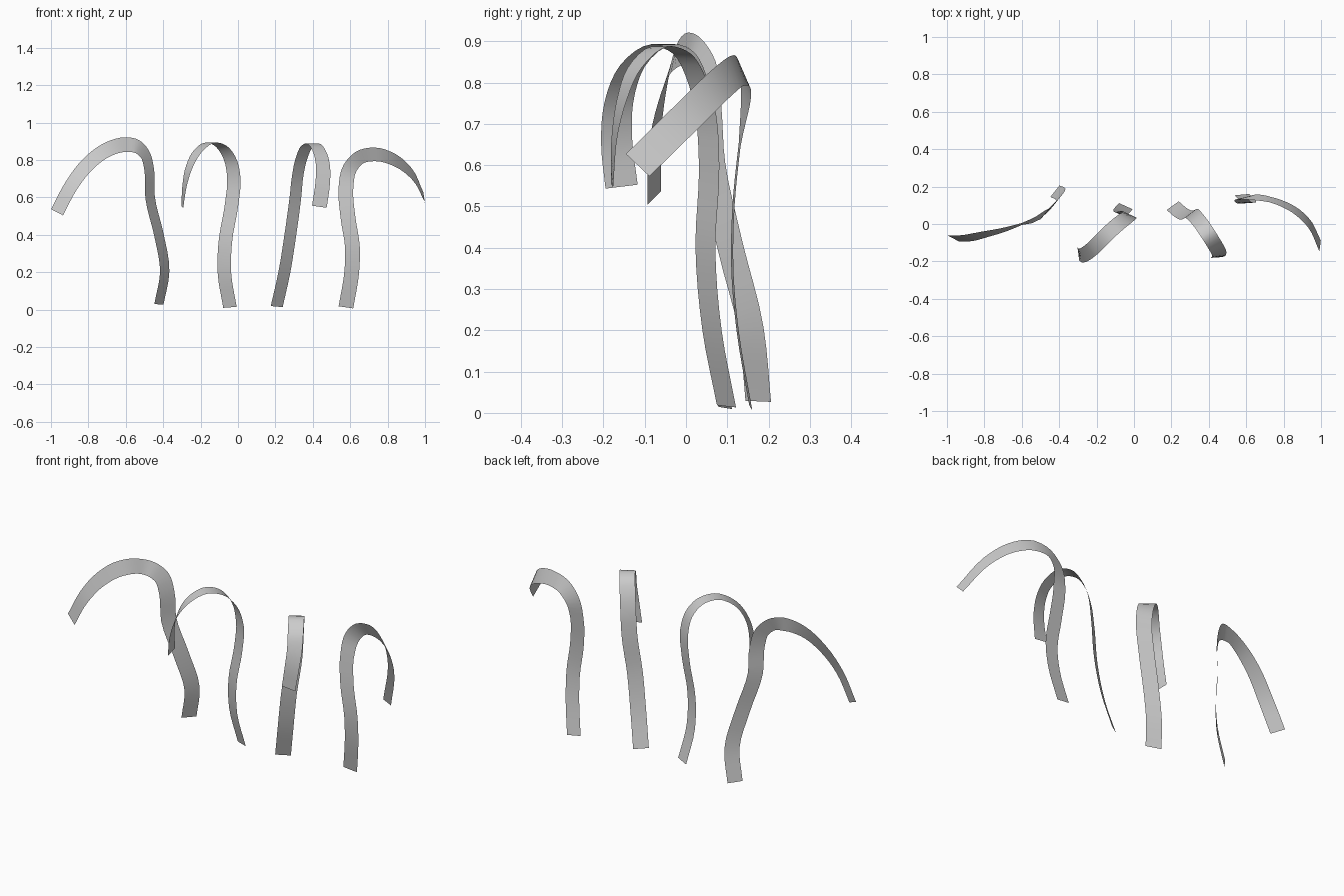
import bpy, bmesh
from mathutils import Vector

if "Cube" in bpy.data.objects:
    bpy.data.objects.remove(bpy.data.objects["Cube"])

WIDTH = 0.079
STEPS = 4  # cross-sections per path span


def catmull(pts, i, t):
    """Point and tangent on a smooth curve through pts, in span i."""
    p1, p2 = pts[i], pts[i + 1]
    p0 = pts[i - 1] if i > 0 else p1 * 2 - p2
    p3 = pts[i + 2] if i + 2 < len(pts) else p2 * 2 - p1
    # centripetal-like tangents, scaled to the span length
    d0, d1, d2 = (p1 - p0).length, (p2 - p1).length, (p3 - p2).length
    m1 = ((p1 - p0) / d0 * d1 + (p2 - p1) / d1 * d0) / (d0 + d1) * d1
    m2 = ((p2 - p1) / d1 * d2 + (p3 - p2) / d2 * d1) / (d1 + d2) * d1
    pos = (p1 * (2*t**3 - 3*t**2 + 1) + m1 * (t**3 - 2*t**2 + t)
           + p2 * (3*t**2 - 2*t**3) + m2 * (t**3 - t**2))
    tan = (p1 * (6*t*t - 6*t) + m1 * (3*t*t - 4*t + 1)
           + p2 * (6*t - 6*t*t) + m2 * (3*t*t - 2*t))
    return pos, tan.normalized()


def blend(keys, u):
    """Blend the width directions keyed by path index."""
    for (a, va), (b, vb) in zip(keys, keys[1:]):
        if u <= b:
            return Vector(va).lerp(Vector(vb), (u - a) / (b - a))
    return Vector(keys[-1][1])


def ribbon(name, path, widths):
    """Sweep a flat strip along path, from floor end to free tip."""
    pts = [Vector(p) for p in path]
    bm = bmesh.new()
    prev = None
    n = (len(pts) - 1) * STEPS
    for k in range(n + 1):
        i = min(k // STEPS, len(pts) - 2)
        pos, tan = catmull(pts, i, k / STEPS - i)
        w = blend(widths, k / STEPS)
        w = (w - tan * w.dot(tan)).normalized() * WIDTH / 2
        row = bm.verts.new(pos - w), bm.verts.new(pos + w)
        if prev:
            bm.faces.new((prev[0], prev[1], row[1], row[0])).smooth = True
        prev = row
    mesh = bpy.data.meshes.new(name)
    bm.to_mesh(mesh)
    bm.free()
    obj = bpy.data.objects.new(name, mesh)
    bpy.context.collection.objects.link(obj)


# Outer left strip, bent within its own surface
ribbon("outer_left_ribbon",
       [(-.423, .175, .028), (-.392, .158, .2), (-.423, .108, .4),
        (-.47, .065, .6), (-.475, .055, .75), (-.497, .045, .83),
        (-.54, .02, .872), (-.6, 0, .882), (-.695, -.03, .857),
        (-.8, -.055, .78), (-.89, -.075, .665), (-.967, -.077, .52)],
       [(0, (.045, .06, -.012)), (4, (.05, .057, 0)),
        (7, (0, .01, .075)), (11, (-.065, .033, .03))])

# Inner left strip, arching toward the front left
ribbon("inner_left_ribbon",
       [(-.043, .095, .012), (-.073, .062, .2), (-.068, .048, .36),
        (-.033, .052, .57), (-.022, .048, .7), (-.045, .03, .81),
        (-.09, -.005, .873), (-.145, -.055, .893), (-.22, -.13, .84),
        (-.265, -.163, .75), (-.286, -.168, .66), (-.298, -.156, .548)],
       [(0, (.075, -.033, 0)), (4, (.075, -.035, 0)),
        (7, (.055, -.055, 0)), (11, (.01, -.08, -.015))])

# Inner right strip, arching toward the front right
ribbon("inner_right_ribbon",
       [(.207, .098, .016), (.248, .063, .2), (.28, .047, .4),
        (.307, .056, .6), (.32, .048, .72), (.34, .025, .81),
        (.367, -.01, .87), (.4, -.06, .888), (.44, -.125, .835),
        (.455, -.155, .76), (.453, -.172, .68), (.435, -.179, .55)],
       [(0, (.065, .045, 0)), (4, (.06, .05, 0)),
        (7, (.068, .04, 0)), (11, (.08, .005, -.01))])

# Outer right strip, bent within its own surface
ribbon("outer_right_ribbon",
       [(.577, .157, .012), (.608, .125, .2), (.612, .113, .33),
        (.587, .115, .5), (.577, .13, .65), (.598, .143, .755),
        (.65, .143, .813), (.73, .13, .83), (.84, .085, .798),
        (.93, .01, .725), (.995, -.117, .6)],
       [(0, (.075, .005, 0)), (4, (.075, .005, 0)),
        (7, (0, .033, -.08)), (10, (.01, .055, -.06))])
